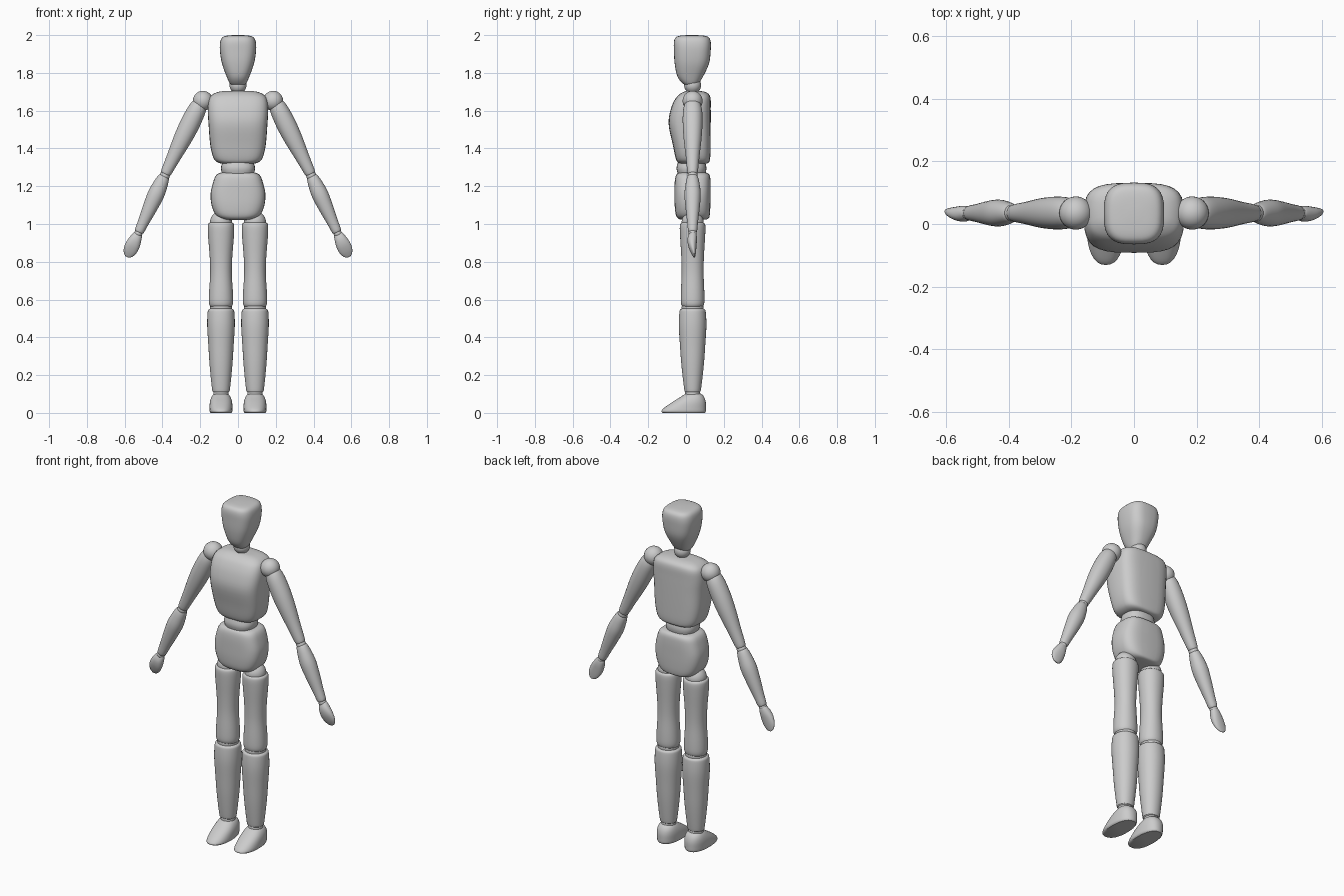
import bpy, bmesh, math
from mathutils import Vector

GREY = bpy.data.materials.new("light grey")
GREY.diffuse_color = (0.6, 0.6, 0.6, 1)
Y = Vector((0, 1, 0))
DEPTH = 0.035  # y of the limb axes
SEG = 32


def finish(name, bm, mirror):
    me = bpy.data.meshes.new(name)
    bm.to_mesh(me)
    bm.free()
    me.materials.append(GREY)
    me.shade_smooth()
    me.set_sharp_from_angle(angle=math.radians(40))
    ob = bpy.data.objects.new(name, me)
    bpy.context.collection.objects.link(ob)
    if mirror:
        ob.modifiers.new("Mirror", 'MIRROR').use_mirror_merge = False
    return ob


def smooth_rings(rings, steps=4):
    """Catmull-Rom interpolation between profile rings."""
    out = []
    for i in range(len(rings) - 1):
        a, b, c, d = (rings[max(0, min(len(rings) - 1, i + k))] for k in (-1, 0, 1, 2))
        for s in range(steps):
            t = s / steps
            out.append([0.5 * (2 * q + (r - p) * t + (2 * p - 5 * q + 4 * r - w) * t * t
                               + (3 * q - p - 3 * r + w) * t ** 3)
                        for p, q, r, w in zip(a, b, c, d)])
    out.append(rings[-1])
    return out


def loft(name, rings, start=(0, 0, 0), end=(0, 0, 1), mirror=False):
    """Rings: (position along axis, half width, front y, back y, squareness)."""
    start, axis = Vector(start), Vector(end) - Vector(start)
    u = Y.cross(axis.normalized())
    bm = bmesh.new()
    loops = []
    for t, w, y0, y1, n in smooth_rings(rings):
        loop = []
        for k in range(SEG):
            a = 2 * math.pi * k / SEG
            c, s = math.cos(a), math.sin(a)
            px = math.copysign(abs(c) ** (2 / n), c) * w
            py = math.copysign(abs(s) ** (2 / n), s) * (y1 - y0) / 2 + (y0 + y1) / 2
            loop.append(bm.verts.new(start + axis * t + u * px + Y * py))
        loops.append(loop)
    for a, b in zip(loops, loops[1:]):
        for k in range(SEG):
            j = (k + 1) % SEG
            bm.faces.new((a[k], a[j], b[j], b[k]))
    bm.faces.new(loops[0])
    bm.faces.new(loops[-1])
    bmesh.ops.recalc_face_normals(bm, faces=bm.faces)
    return finish(name, bm, mirror)


def limb(name, rings, start, end):
    """Round mirrored limb; rings: (position, half width, half depth)."""
    return loft(name, [(t, w, -d, d, 2.1) for t, w, d in rings], start, end, True)


def ball(name, x, z, r, sx=1.0, sy=1.0, sz=1.0, mirror=True):
    bm = bmesh.new()
    bmesh.ops.create_uvsphere(bm, u_segments=SEG, v_segments=16, radius=r)
    bmesh.ops.scale(bm, vec=(sx, sy, sz), verts=bm.verts)
    bmesh.ops.translate(bm, vec=(x, DEPTH, z), verts=bm.verts)
    return finish(name, bm, mirror)


# Head, neck, chest, waist and pelvis
loft("head", [(1.735, 0.025, 0.005, 0.05, 2.2), (1.742, 0.042, -0.015, 0.065, 2.3),
              (1.78, 0.06, -0.045, 0.09, 2.5), (1.85, 0.085, -0.06, 0.122, 2.8),
              (1.92, 0.096, -0.064, 0.131, 3), (1.965, 0.094, -0.064, 0.131, 3),
              (1.988, 0.082, -0.054, 0.12, 3), (1.997, 0.058, -0.03, 0.095, 2.8),
              (2.0, 0.02, 0.015, 0.05, 2.5)])
ball("neck", 0, 1.735, 0.045, mirror=False)
loft("chest", [(1.318, 0.07, -0.02, 0.095, 3), (1.325, 0.105, -0.042, 0.12, 3.2),
               (1.35, 0.13, -0.055, 0.128, 3.4), (1.42, 0.147, -0.07, 0.13, 3.4),
               (1.53, 0.156, -0.092, 0.131, 3.4), (1.61, 0.16, -0.08, 0.131, 3.4),
               (1.665, 0.152, -0.055, 0.13, 3.4), (1.69, 0.128, -0.03, 0.118, 3.2),
               (1.702, 0.09, -0.005, 0.09, 3), (1.705, 0.04, 0.015, 0.055, 2.5)])
loft("waist", [(1.255, 0.08, -0.04, 0.1, 2.5), (1.295, 0.09, -0.05, 0.108, 2.5),
               (1.335, 0.08, -0.04, 0.1, 2.5)])
loft("pelvis", [(1.022, 0.05, -0.015, 0.09, 2.8), (1.028, 0.09, -0.04, 0.118, 3),
                (1.05, 0.12, -0.054, 0.126, 3.2), (1.1, 0.14, -0.06, 0.129, 3.2),
                (1.16, 0.145, -0.061, 0.13, 3.2), (1.22, 0.132, -0.06, 0.13, 3.2),
                (1.255, 0.118, -0.054, 0.126, 3.2), (1.27, 0.098, -0.04, 0.112, 3),
                (1.276, 0.06, -0.01, 0.08, 2.8)])

# Legs, mirrored across x
LEG = 0.09
ball("hip", LEG, 1.01, 0.058)
limb("thigh", [(0.56, 0.045, 0.045), (0.564, 0.057, 0.055), (0.585, 0.064, 0.062),
               (0.64, 0.063, 0.062), (0.74, 0.057, 0.058), (0.83, 0.06, 0.06),
               (0.93, 0.068, 0.066), (0.985, 0.07, 0.068), (1.004, 0.065, 0.062),
               (1.01, 0.048, 0.045)], (LEG, DEPTH, 0), (LEG, DEPTH, 1))
ball("knee", LEG, 0.558, 0.058)
limb("shin", [(0.108, 0.035, 0.032), (0.112, 0.043, 0.04), (0.13, 0.048, 0.045),
              (0.25, 0.06, 0.059), (0.36, 0.067, 0.067), (0.46, 0.073, 0.073),
              (0.53, 0.071, 0.07), (0.548, 0.065, 0.064), (0.555, 0.048, 0.046)],
     (LEG, DEPTH, 0), (LEG, DEPTH, 1))
ball("ankle", LEG, 0.1, 0.041)
loft("foot", [(0.0, 0.054, -0.122, 0.1, 2.3), (0.008, 0.06, -0.131, 0.105, 2.3),
              (0.025, 0.061, -0.118, 0.106, 2.3), (0.055, 0.059, -0.076, 0.105, 2.3),
              (0.08, 0.052, -0.036, 0.098, 2.3), (0.098, 0.04, -0.008, 0.084, 2.2),
              (0.106, 0.02, 0.015, 0.06, 2)], (LEG, 0, 0), (LEG, 0, 1), True)

# Arms, mirrored across x
SHOULDER, ELBOW = (0.2, DEPTH, 1.64), (0.388, DEPTH, 1.258)
WRIST, TIP = (0.527, DEPTH, 0.952), (0.588, DEPTH, 0.825)
ball("shoulder", 0.186, 1.652, 0.053)
limb("upper_arm", [(0, 0.03, 0.03), (0.02, 0.041, 0.042), (0.12, 0.049, 0.051),
                   (0.3, 0.052, 0.052), (0.5, 0.048, 0.047), (0.75, 0.037, 0.036),
                   (0.95, 0.029, 0.028), (0.985, 0.023, 0.023)], SHOULDER, ELBOW)
ball("elbow", 0.388, 1.255, 0.027)
limb("forearm", [(0.01, 0.022, 0.022), (0.04, 0.03, 0.029), (0.15, 0.038, 0.037),
                 (0.33, 0.044, 0.043), (0.55, 0.039, 0.038), (0.8, 0.03, 0.029),
                 (0.96, 0.025, 0.024), (0.99, 0.018, 0.018)], ELBOW, WRIST)
ball("wrist", 0.528, 0.95, 0.022)
loft("hand", [(0.0, 0.014, -0.01, 0.012, 2), (0.04, 0.023, -0.018, 0.02, 2.1),
              (0.25, 0.032, -0.027, 0.023, 2.2), (0.5, 0.038, -0.024, 0.021, 2.2),
              (0.75, 0.035, -0.012, 0.018, 2.2), (0.93, 0.022, 0.001, 0.015, 2.1),
              (1.0, 0.006, 0.008, 0.013, 2)], WRIST, TIP, True)
